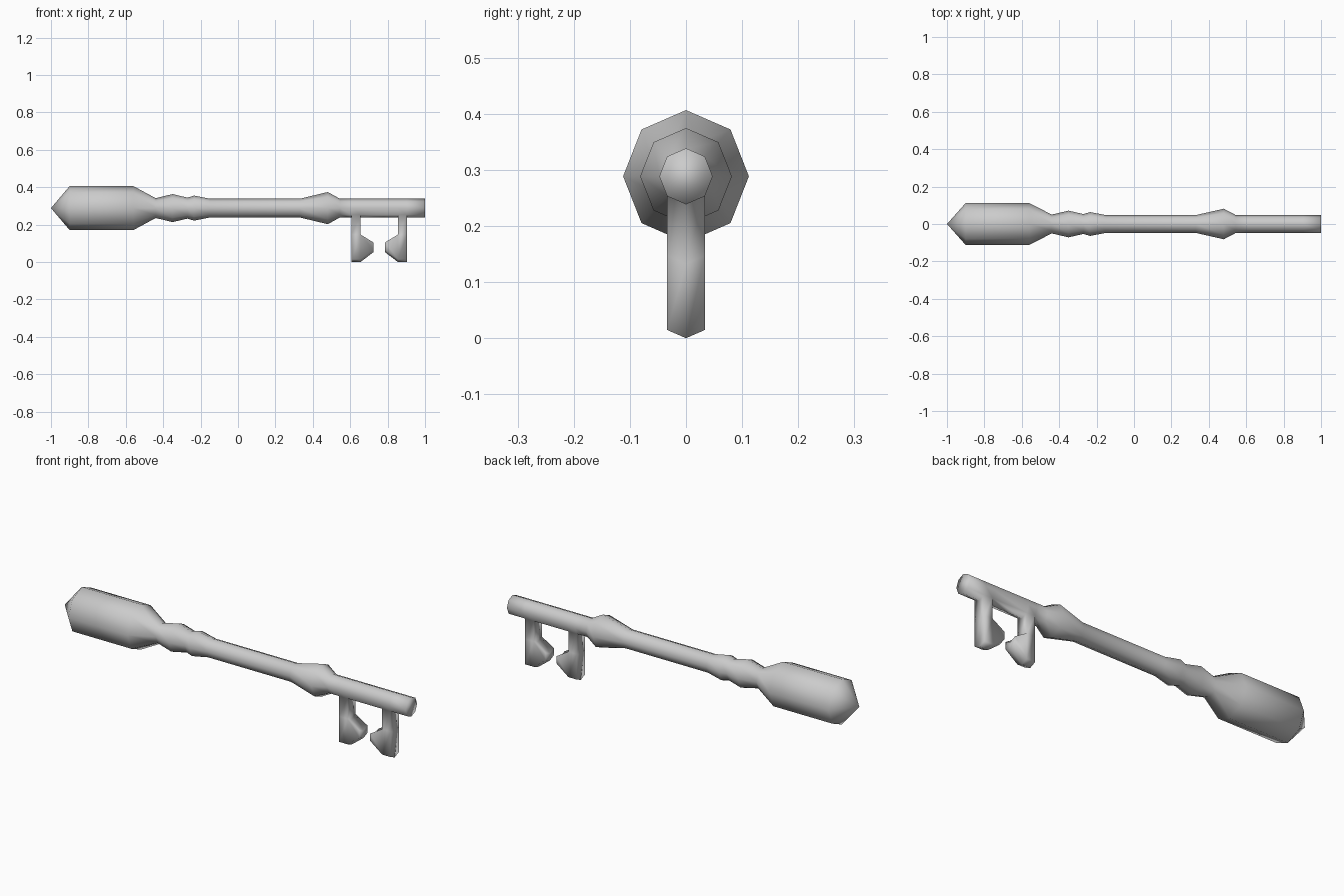
import bpy, bmesh, math
from mathutils import Vector

cube = bpy.data.objects.get("Cube")
if cube:
    bpy.data.objects.remove(cube, do_unlink=True)

SIDES, AXIS_Z, FLAT, ROD = 8, 0.2885, 0.95, 0.05

# Lathe profile along x: handle, beads, shaft, collar, bit end (position, radius)
profile = [(-0.9, 0.118), (-0.56, 0.118), (-0.44, 0.053), (-0.35, 0.075),
           (-0.27, 0.056), (-0.235, 0.067), (-0.15, ROD), (0.33, ROD),
           (0.48, 0.086), (0.545, ROD), (0.607, ROD), (0.655, ROD),
           (0.855, ROD), (0.904, ROD), (1.0, ROD)]

bm = bmesh.new()


def ring(x, r):
    angles = [2 * math.pi * k / SIDES for k in range(SIDES)]
    return [bm.verts.new((x, FLAT * r * math.cos(a), AXIS_Z + r * math.sin(a)))
            for a in angles]


rings = [ring(x, r) for x, r in profile]
for a, b in zip(rings, rings[1:]):
    for k in range(SIDES):
        n = (k + 1) % SIDES
        bm.faces.new((a[k], a[n], b[n], b[k]))

# Pointed handle tip and flat rod end
tip = bm.verts.new((-1, 0, AXIS_Z))
for k in range(SIDES):
    bm.faces.new((tip, rings[0][(k + 1) % SIDES], rings[0][k]))
bm.faces.new(rings[-1])
bmesh.ops.recalc_face_normals(bm, faces=bm.faces)


def extrude(faces, offset):
    """Pull faces out along an offset and return the new faces and vertices."""
    geom = bmesh.ops.extrude_face_region(bm, geom=faces)["geom"]
    old = [f for f in faces if f.is_valid]
    if old:
        bmesh.ops.delete(bm, geom=old, context="FACES")
    verts = [g for g in geom if isinstance(g, bmesh.types.BMVert)]
    bmesh.ops.translate(bm, verts=verts, vec=Vector(offset))
    return [g for g in geom if isinstance(g, bmesh.types.BMFace)], verts


# Two teeth drawn down from the rod, each with a hook facing the other
for x0, x1, inner, way in ((0.607, 0.655, 0.655, 1), (0.855, 0.904, 0.855, -1)):
    under = [f for f in bm.faces
             if x0 < f.calc_center_median().x < x1
             and f.calc_center_median().z < AXIS_Z - 0.8 * ROD]
    neck, _ = extrude(under, (0, 0, -0.106))
    extrude(neck, (0, 0, -0.1325))
    side = [f for f in bm.faces
            if f.calc_center_median().z < 0.12
            and all(abs(v.co.x - inner) < 0.001 for v in f.verts)]
    _, hook = extrude(side, (0.069 * way, 0, 0))
    for v in hook:
        v.co.z += -0.042 if v.co.z > 0.08 else 0.053

bmesh.ops.recalc_face_normals(bm, faces=bm.faces)
for f in bm.faces:
    f.smooth = True

mesh = bpy.data.meshes.new("key")
bm.to_mesh(mesh)
bm.free()

# Plain grey metal
grey = bpy.data.materials.new("grey metal")
grey.use_nodes = True
colour = (0.6, 0.6, 0.6, 1)
grey.diffuse_color = colour
grey.node_tree.nodes["Principled BSDF"].inputs["Base Color"].default_value = colour
mesh.materials.append(grey)

key = bpy.data.objects.new("key", mesh)
bpy.context.scene.collection.objects.link(key)
